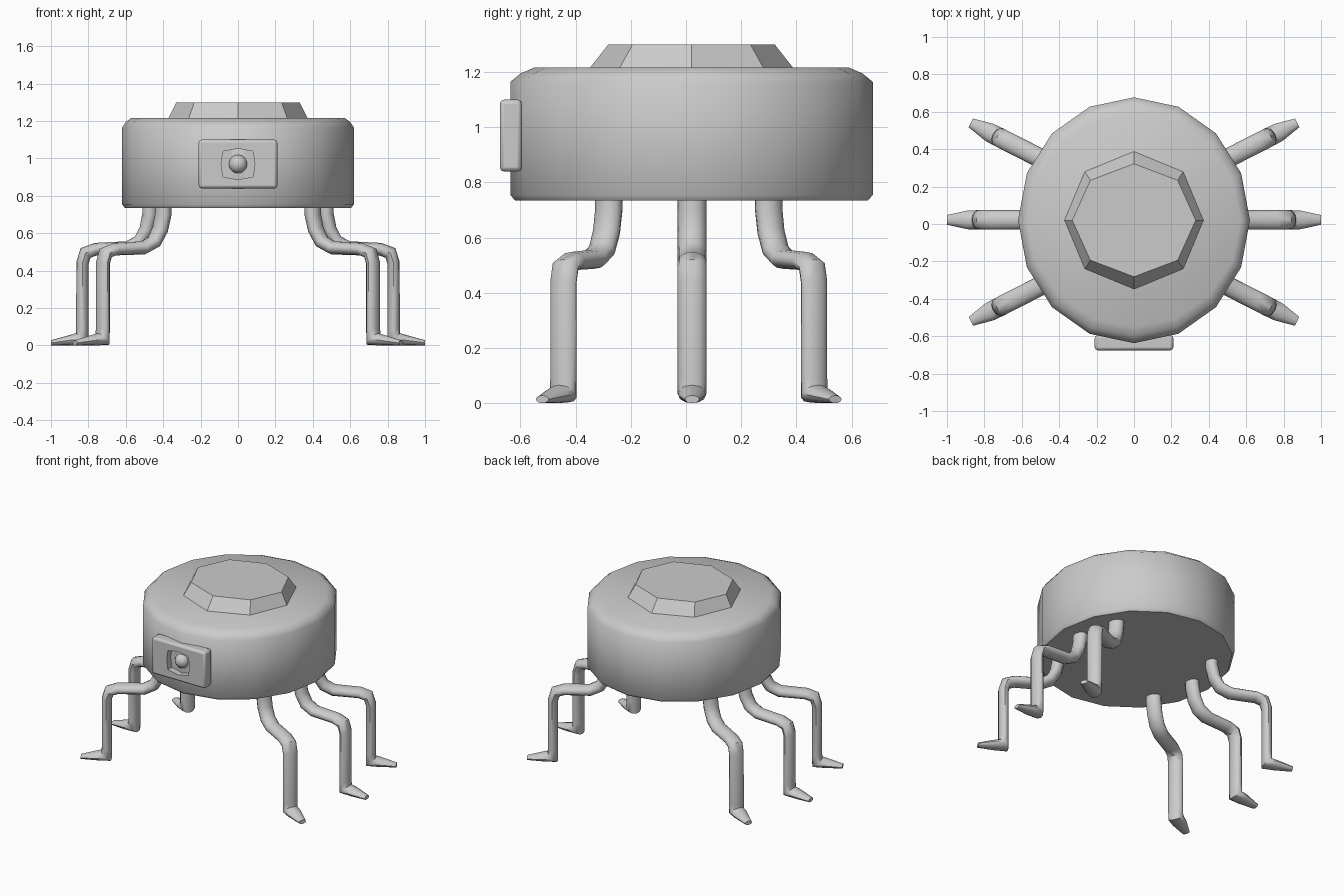
import bpy, bmesh, math
from mathutils import Vector

if "Cube" in bpy.data.objects:
    bpy.data.objects.remove(bpy.data.objects["Cube"])


def loft(name, rings, smooth=None):
    """Skin a list of equal-sized vertex rings and cap both ends."""
    bm = bmesh.new()
    vs = [[bm.verts.new(p) for p in ring] for ring in rings]
    n = len(vs[0])
    for a, b in zip(vs, vs[1:]):
        for i in range(n):
            j = (i + 1) % n
            bm.faces.new((a[i], a[j], b[j], b[i]))
    bm.faces.new(vs[0])
    bm.faces.new(vs[-1])
    bmesh.ops.recalc_face_normals(bm, faces=bm.faces)
    me = bpy.data.meshes.new(name)
    bm.to_mesh(me)
    bm.free()
    ob = bpy.data.objects.new(name, me)
    bpy.context.collection.objects.link(ob)
    if smooth:
        smooth_by_angle(ob, smooth)
    return ob


def smooth_by_angle(ob, deg):
    bpy.ops.object.select_all(action='DESELECT')
    ob.select_set(True)
    bpy.context.view_layer.objects.active = ob
    bpy.ops.object.shade_smooth_by_angle(angle=math.radians(deg))


def ellipse(n, rx, ry, z, cy=0.02):
    return [(rx * math.cos(2 * math.pi * i / n),
             cy + ry * math.sin(2 * math.pi * i / n), z) for i in range(n)]


# Sixteen-sided body with chamfered rims
loft("body", [ellipse(16, *r) for r in (
    (0.605, 0.64, 0.735), (0.62, 0.657, 0.755), (0.62, 0.657, 1.165),
    (0.60, 0.62, 1.195), (0.57, 0.57, 1.217))], 50)

# Eight-sided top hatch
loft("top_hatch", [ellipse(8, 0.375, 0.373, 1.21), ellipse(8, 0.33, 0.302, 1.30)])

# Front plate with a recessed eye socket
bpy.ops.mesh.primitive_cube_add(size=1, location=(0, -0.635, 0.97))
plate = bpy.context.object
plate.name = "front_plate"
plate.scale = (0.42, 0.08, 0.26)
bpy.ops.object.transform_apply(location=False, rotation=False, scale=True)
bev = plate.modifiers.new("bevel", 'BEVEL')
bev.width = 0.015
bev.segments = 2
outline = [(0.09, 0), (0.08, 0.068), (0, 0.083), (-0.08, 0.068),
           (-0.09, 0), (-0.08, -0.068), (0, -0.083), (0.08, -0.068)]
cutter = loft("socket_cutter", [[(x, y, 0.97 + z) for x, z in outline] for y in (-0.72, -0.63)])
cutter.hide_render = True
cutter.hide_set(True)
cut = plate.modifiers.new("socket", 'BOOLEAN')
cut.object = cutter
cut.operation = 'DIFFERENCE'
smooth_by_angle(plate, 30)

# Eye ball inside the socket
bpy.ops.mesh.primitive_uv_sphere_add(segments=16, ring_count=10, radius=0.05, location=(0, -0.625, 0.97))
bpy.context.object.name = "eye"
smooth_by_angle(bpy.context.object, 60)

# Leg path: distance outward, height, half width, half thickness
PATH = [(0, 0.80, .052, .042), (0, 0.70, .052, .042), (.018, 0.62, .052, .040),
        (.055, 0.555, .052, .038), (.12, 0.522, .052, .036), (.29, 0.515, .052, .034),
        (.345, 0.495, .052, .037), (.362, 0.44, .052, .033), (.362, 0.09, .052, .033),
        (.364, 0.034, .052, .046), (.42, 0.029, .050, .029), (.53, 0.014, .026, .014)]


def leg(name, x, y, deg):
    out = Vector((math.cos(math.radians(deg)), math.sin(math.radians(deg)), 0))
    up, side = Vector((0, 0, 1)), Vector((-out.y, out.x, 0))
    rings = []
    for i, (s, z, w, t) in enumerate(PATH):
        # Section lies across the averaged path direction
        a, b = PATH[max(i - 1, 0)], PATH[min(i + 1, len(PATH) - 1)]
        d0 = Vector((s - a[0], z - a[1])) if i else Vector((0, 0))
        d1 = Vector((b[0] - s, b[1] - z)) if b is not PATH[i] else Vector((0, 0))
        if i:
            d0.normalize()
        if d1.length:
            d1.normalize()
        d = (d0 + d1).normalized()
        if i == len(PATH) - 1:
            d = Vector((1, 0))
        nrm = out * -d.y + up * d.x
        c = Vector((x, y, z)) + out * s
        ring = [c + side * (w * math.cos(k * math.pi / 6)) + nrm * (t * math.sin(k * math.pi / 6))
                for k in range(12)]
        for p in ring:
            p.z = max(p.z, 0)
        rings.append(ring)
    ob = loft(name, rings, 45)
    ob.modifiers.new("mirror", 'MIRROR').use_clip = False


# Three leg pairs, mirrored left to right
leg("front_legs", 0.40, -0.28, -27)
leg("middle_legs", 0.47, 0.022, 0)
leg("back_legs", 0.40, 0.30, 27)
